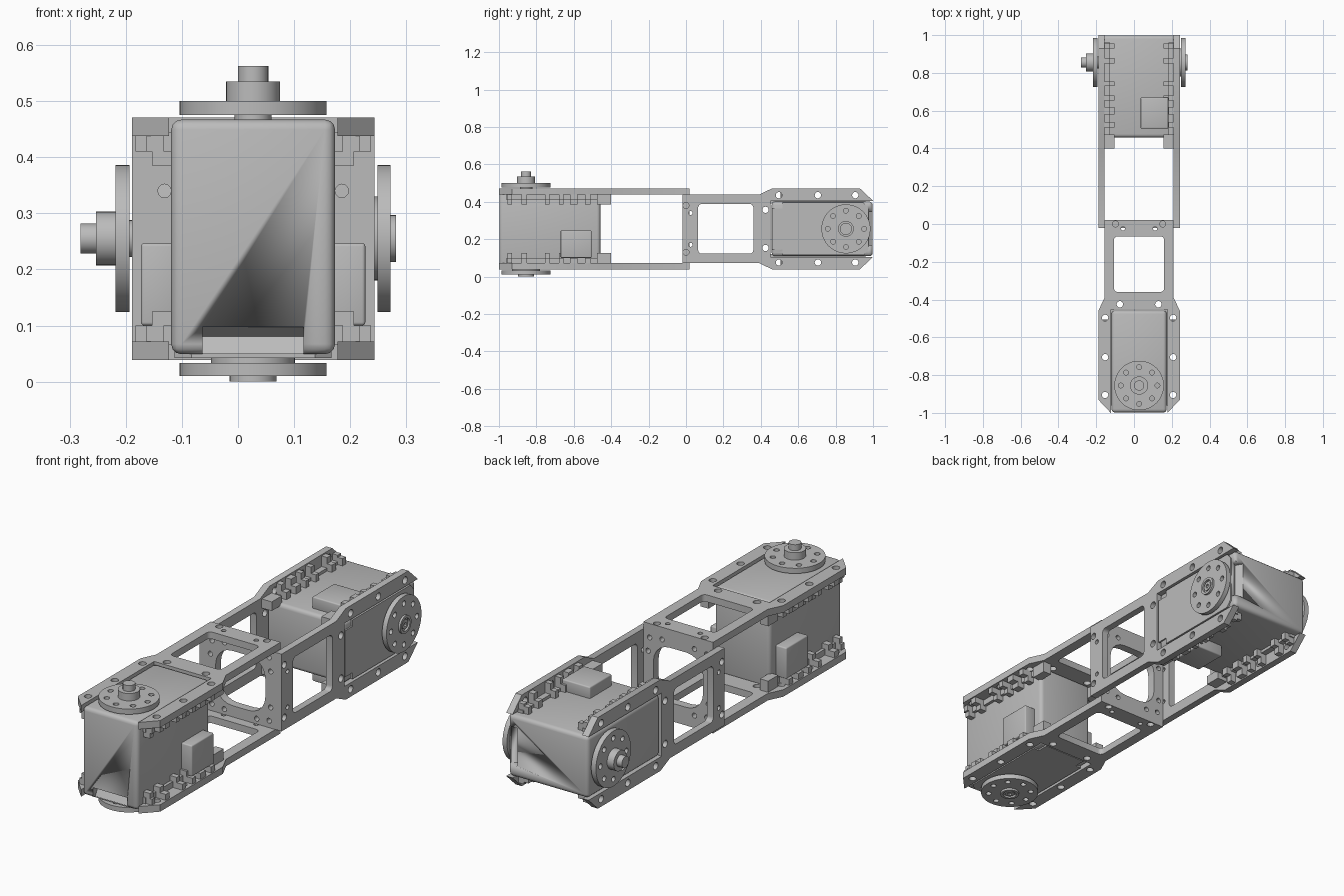
import bpy, bmesh
from math import cos, sin, pi
from mathutils import Matrix, Vector

old = bpy.data.objects.get("Cube")
if old:
    bpy.data.objects.remove(old, do_unlink=True)

grey = bpy.data.materials.new("light_grey")
grey.use_nodes = True
grey.diffuse_color = (0.5, 0.5, 0.5, 1)
grey.node_tree.nodes["Principled BSDF"].inputs["Base Color"].default_value = (0.5, 0.5, 0.5, 1)

# Part space: x across, y outward along the arm, z along the output axle
CENTRE = Vector((0.027, 0, 0.255))


def frame(a, l, n):
    m = Matrix((a, l, n)).transposed().to_4x4()
    m.translation = CENTRE
    return m


FRONT = frame((-1, 0, 0), (0, -1, 0), (0, 0, 1))
REAR = frame((0, 0, 1), (0, 1, 0), (-1, 0, 0))
MIDDLE = frame((1, 0, 0), (0, 0, 1), (0, -1, 0))


def finish(name, bm, m):
    bmesh.ops.remove_doubles(bm, verts=bm.verts, dist=1e-5)
    bmesh.ops.recalc_face_normals(bm, faces=bm.faces)
    me = bpy.data.meshes.new(name)
    bm.to_mesh(me)
    bm.free()
    me.materials.clear()
    me.materials.append(grey)
    ob = bpy.data.objects.new(name, me)
    bpy.context.collection.objects.link(ob)
    ob.matrix_world = m
    bpy.ops.object.select_all(action='DESELECT')
    ob.select_set(True)
    bpy.context.view_layer.objects.active = ob
    bpy.ops.object.shade_smooth_by_angle(angle=0.6)
    return ob


def circle(x, y, r, n=24):
    return [(x + r * cos(2 * pi * i / n), y + r * sin(2 * pi * i / n)) for i in range(n)]


def round_rect(x0, x1, y0, y1, r):
    pts = []
    for k, (cx, cy) in enumerate(((x1 - r, y1 - r), (x0 + r, y1 - r), (x0 + r, y0 + r), (x1 - r, y0 + r))):
        pts += [(cx + r * cos((k + i / 5) * pi / 2), cy + r * sin((k + i / 5) * pi / 2)) for i in range(6)]
    return pts


def mirrored(half):
    return half + [(-x, y) for x, y in reversed(half)]


def slab(name, loops, z0, z1, m):
    """Extrude an outline, with the further loops as holes."""
    cu = bpy.data.curves.new(name, 'CURVE')
    cu.dimensions = '2D'
    cu.fill_mode = 'BOTH'
    cu.extrude = (z1 - z0) / 2
    for pts in loops:
        s = cu.splines.new('POLY')
        s.points.add(len(pts) - 1)
        for p, (x, y) in zip(s.points, pts):
            p.co = (x, y, 0, 1)
        s.use_cyclic_u = True
    tmp = bpy.data.objects.new(name, cu)
    bpy.context.collection.objects.link(tmp)
    bpy.context.view_layer.update()
    me = bpy.data.meshes.new_from_object(tmp.evaluated_get(bpy.context.evaluated_depsgraph_get()))
    bm = bmesh.new()
    bm.from_mesh(me)
    bpy.data.objects.remove(tmp)
    bpy.data.meshes.remove(me)
    bmesh.ops.translate(bm, verts=bm.verts, vec=(0, 0, (z0 + z1) / 2))
    return finish(name, bm, m)


def box(name, x, y, z, m, bevel=0.0, front_notch=False):
    bm = bmesh.new()
    bmesh.ops.create_cube(bm, size=1)
    for v in bm.verts:
        v.co = [lo + (c + 0.5) * (hi - lo) for c, (lo, hi) in zip(v.co, (x, y, z))]
    if bevel:
        bmesh.ops.bevel(bm, geom=bm.edges[:], offset=bevel, segments=3, profile=0.5, affect='EDGES')
    return finish(name, bm, m)


def side_plate(name, s, m):
    half = [(0.183, -0.02), (0.183, 0.39), (0.216, 0.46), (0.216, 0.93), (0.15, 1.0), (0.15, 0.452)]
    loops = [mirrored(half), round_rect(-0.133, 0.133, 0.065, 0.36, 0.02)]
    for side in (-1, 1):
        for x, y, r in ((0.125, 0, 0.016), (0.085, 0.024, 0.011), (0.102, 0.425, 0.017),
                        (0.18, 0.497, 0.017), (0.18, 0.705, 0.017), (0.18, 0.905, 0.017)):
            loops.append(circle(side * x, y, r, 16))
    slab(name + "_plate", loops, *sorted((s * 0.183, s * 0.216)), m)
    # Inner ledge and clips along the servo
    for side, tag in ((-1, "a"), (1, "b")):
        def span(lo, hi):
            return sorted((side * lo, side * hi))
        box(f"{name}_ledge_{tag}", span(0.14, 0.16), (0.47, 0.96), sorted((s * 0.155, s * 0.19)), m)
        for i, (y0, y1) in enumerate(((0.51, 0.54), (0.58, 0.62), (0.655, 0.68),
                                      (0.73, 0.755), (0.85, 0.88), (0.93, 0.955))):
            outer = 0.19 if y1 > 0.94 else 0.21
            box(f"{name}_clip_{tag}{i}", span(0.14, outer), (y0, y1), sorted((s * 0.155, s * 0.184)), m)
            box(f"{name}_clip_hook_{tag}{i}", span(0.14, 0.18), (y0, y1), sorted((s * 0.13, s * 0.156)), m)
        box(f"{name}_end_clip_{tag}", span(0.135, 0.178), (0.40, 0.475), sorted((s * 0.13, s * 0.184)), m)


def disc(name, z0, z1, m):
    y = 0.855
    holes = [circle(0.097 * cos(i * pi / 4), y + 0.097 * sin(i * pi / 4), 0.013, 12) for i in range(8)]
    slab(name, [circle(0, y, 0.131, 64)] + holes, z0, z1, m)


def servo_arm(name, m):
    side_plate(name + "_upper", 1, m)
    side_plate(name + "_lower", -1, m)

    # Servo case, with a notched chamfer at the outer lower edge
    case = box(name + "_servo_case", (-0.146, 0.146), (0.458, 0.998), (-0.206, 0.212), m, 0.018)
    cutter = box(name + "_cutter", (-0.09, 0.09), (-0.05, 0.05), (-0.02, 0.02), m)
    cutter.hide_render = True
    cutter.matrix_world = m @ Matrix.Translation((0, 1.004, -0.208)) @ Matrix.Rotation(-pi / 3, 4, 'X')
    mod = case.modifiers.new("notch", 'BOOLEAN')
    mod.operation = 'DIFFERENCE'
    mod.object = cutter
    bpy.context.view_layer.update()
    bpy.context.view_layer.objects.active = case
    bpy.ops.object.modifier_apply(modifier="notch")
    bpy.data.objects.remove(cutter)
    cap = mirrored([(0.11, 0.46), (0.11, 0.515), (0.14, 0.515), (0.14, 0.95), (0.11, 0.975)])
    slab(name + "_lower_cap", [cap], -0.213, -0.2, m)

    # Cable sockets on both sides
    for side, tag in ((-1, "a"), (1, "b")):
        box(f"{name}_cable_socket_{tag}", sorted((side * 0.14, side * 0.2)), (0.505, 0.67),
            (-0.155, -0.008), m, 0.006)

    # Output discs, hubs and axle
    y = 0.855
    slab(name + "_drive_neck", [circle(0, y, 0.033)], 0.2, 0.222, m)
    disc(name + "_drive_disc", 0.22, 0.245, m)
    slab(name + "_drive_hub", [circle(0, y, 0.048, 32)], 0.244, 0.28, m)
    slab(name + "_drive_axle", [circle(0, y, 0.027, 32)], 0.279, 0.308, m)
    slab(name + "_idler_neck", [circle(0, y, 0.075, 32)], -0.223, -0.2, m)
    disc(name + "_idler_disc", -0.245, -0.222, m)
    slab(name + "_idler_ring", [circle(0, y, 0.042, 32), circle(0, y, 0.03)], -0.255, -0.244, m)
    slab(name + "_idler_bolt", [circle(0, y, 0.022), circle(0, y, 0.01, 6)], -0.252, -0.244, m)


servo_arm("front", FRONT)
servo_arm("rear", REAR)

# Cross plate joining the two brackets
e = 0.184
cross = [[(-e, -e), (e, -e), (e, e), (-e, e)], round_rect(-0.13, 0.13, -0.13, 0.13, 0.085)]
for sx in (-1, 1):
    for sy in (-1, 1):
        cross += [circle(sx * x, sy * y, 0.012, 12) for x, y in ((0.15, 0.15), (0.158, 0.085), (0.085, 0.158))]
slab("cross_plate", cross, -0.02, 0.02, MIDDLE)
